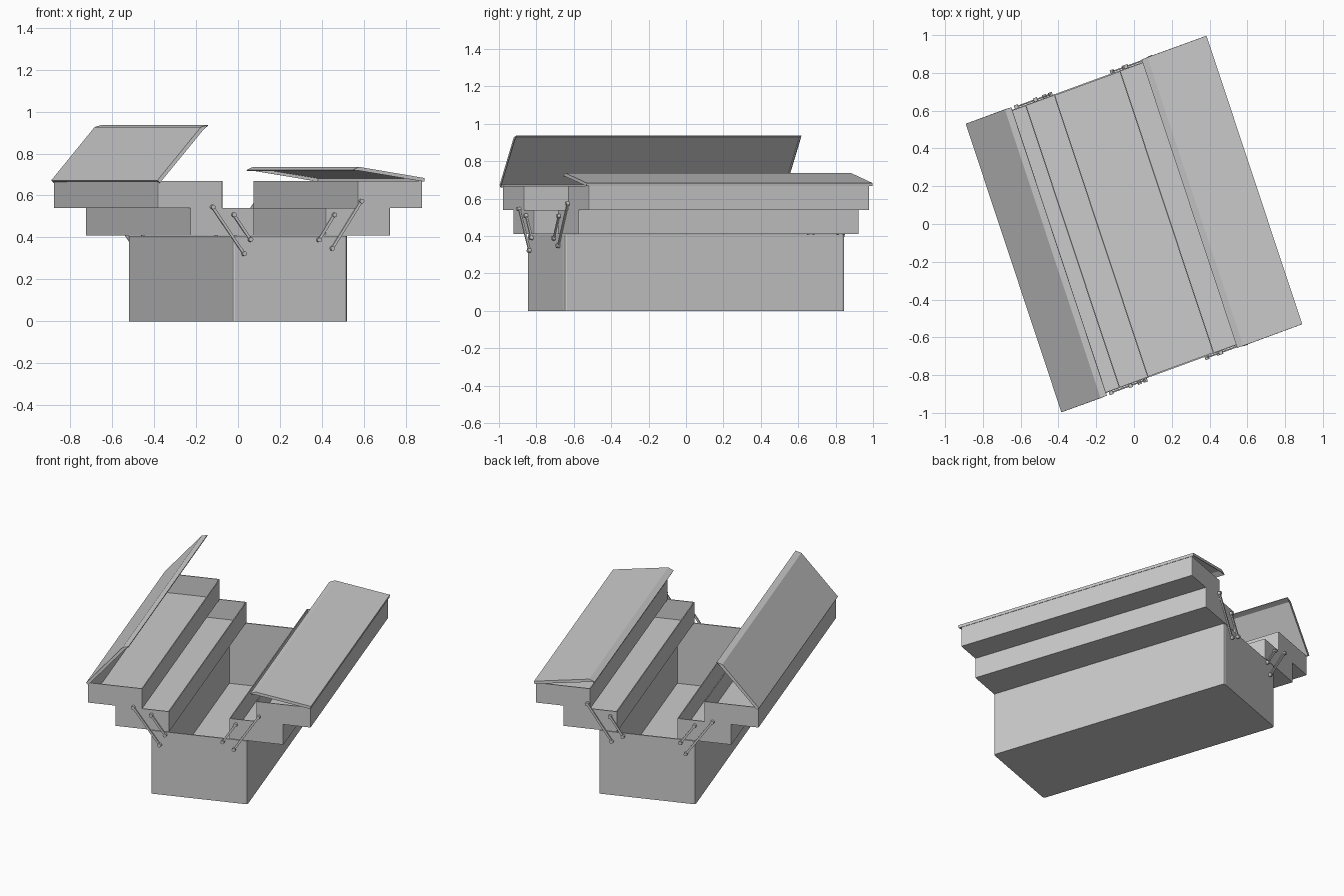
import bpy, bmesh
from math import sin, cos, radians, atan2, hypot
from mathutils import Matrix, Vector

if "Cube" in bpy.data.objects:
    bpy.data.objects.remove(bpy.data.objects["Cube"])

# The whole box is turned about z (axes slightly out of square)
A, B = radians(20.1), radians(18.35)
TURN = Matrix(((cos(A), -sin(B), 0, 0), (sin(A), cos(B), 0, 0), (0, 0, 1, 0), (0, 0, 0, 1)))
HALF = 0.79


def finish(bm, name):
    bmesh.ops.transform(bm, matrix=TURN, verts=bm.verts)
    bmesh.ops.recalc_face_normals(bm, faces=bm.faces)
    me = bpy.data.meshes.new(name)
    bm.to_mesh(me)
    bm.free()
    ob = bpy.data.objects.new(name, me)
    bpy.context.collection.objects.link(ob)
    return ob


def open_box(name, x0, x1, z0, z1, bevel, wall):
    """Sheet-metal box, open on top, with softened upright corners."""
    bm = bmesh.new()
    bmesh.ops.create_cube(bm, size=1)
    for v in bm.verts:
        v.co = ((x0 + x1) / 2 + v.co.x * (x1 - x0), v.co.y * 2 * HALF, (z0 + z1) / 2 + v.co.z * (z1 - z0))
    upright = [e for e in bm.edges if abs(e.verts[0].co.z - e.verts[1].co.z) > 0.01]
    bmesh.ops.bevel(bm, geom=upright, offset=bevel, segments=2, profile=0.5, affect='EDGES')
    bm.normal_update()
    top = [f for f in bm.faces if f.normal.z > 0.9]
    bmesh.ops.inset_region(bm, faces=top, thickness=wall)
    floor = bmesh.ops.extrude_discrete_faces(bm, faces=top)['faces'][0]
    for v in floor.verts:
        v.co.z = z0 + wall
    return finish(bm, name)


def lid(name, side, px, pz, angle):
    """Folded lid hinged on the outer edge, tilted up by angle."""
    profile = [(0, -0.016), (0, 0), (0.335, 0), (0.365, -0.02)]
    c, s, half = cos(radians(angle)), sin(radians(angle)), 0.803
    bm = bmesh.new()

    def vert(d, h, y):
        return bm.verts.new((side * (px - (d * c - h * s)), y, pz + d * s + h * c))

    ends = [[vert(d, h, y) for d, h in profile] for y in (-half, half)]
    for i in range(3):
        bm.faces.new((ends[0][i], ends[0][i + 1], ends[1][i + 1], ends[1][i]))
    for row, y in zip(ends, (-half, half)):
        low = vert(0.335, -0.016, y)
        bm.faces.new((row[0], row[1], row[2], low))
        bm.faces.new((low, row[2], row[3]))
    ob = finish(bm, name)
    m = ob.modifiers.new("thickness", 'SOLIDIFY')
    m.thickness = 0.005
    m.offset = 0


def arm(name, top, bottom, y):
    """Flat link bar with a round pin at each end."""
    bm = bmesh.new()
    dx, dz = top[0] - bottom[0], top[1] - bottom[1]
    mid = Vector(((top[0] + bottom[0]) / 2, y, (top[1] + bottom[1]) / 2))
    mat = (Matrix.Translation(mid) @ Matrix.Rotation(-atan2(dz, dx), 4, 'Y')
           @ Matrix.Diagonal((hypot(dx, dz) + 0.012, 0.008, 0.013, 1)))
    bmesh.ops.create_cube(bm, size=1, matrix=mat)
    for x, z in (top, bottom):
        bmesh.ops.create_cone(bm, cap_ends=True, segments=12, radius1=0.011, radius2=0.011, depth=0.022,
                              matrix=Matrix.Translation((x, y, z)) @ Matrix.Rotation(radians(90), 4, 'X'))
    finish(bm, name)


# Main box
open_box("main_box", -0.292, 0.292, 0, 0.407, 0.013, 0.008)

# Two stepped trays on each side
for side, word in ((-1, "left"), (1, "right")):
    for level, a, b, z0, z1 in (("lower", 0.182, 0.508, 0.41, 0.54), ("upper", 0.343, 0.672, 0.54, 0.668)):
        x0, x1 = sorted((side * a, side * b))
        open_box(f"{word}_{level}_tray", x0, x1, z0, z1, 0.005, 0.006)

# Lids
lid("left_lid", -1, 0.677, 0.672, 49)
lid("right_lid", 1, 0.677, 0.682, 9)

# Cantilever link arms on both ends
links = {
    "left_long_arm": ((-0.396, 0.545), (-0.236, 0.322)),
    "left_short_arm": ((-0.288, 0.508), (-0.204, 0.39)),
    "right_long_arm": ((0.36, 0.573), (0.212, 0.348)),
    "right_short_arm": ((0.222, 0.507), (0.144, 0.388)),
}
for end, word in ((-1, "front"), (1, "back")):
    for name, (top, bottom) in links.items():
        arm(f"{word}_{name}", top, bottom, end * 0.797)
